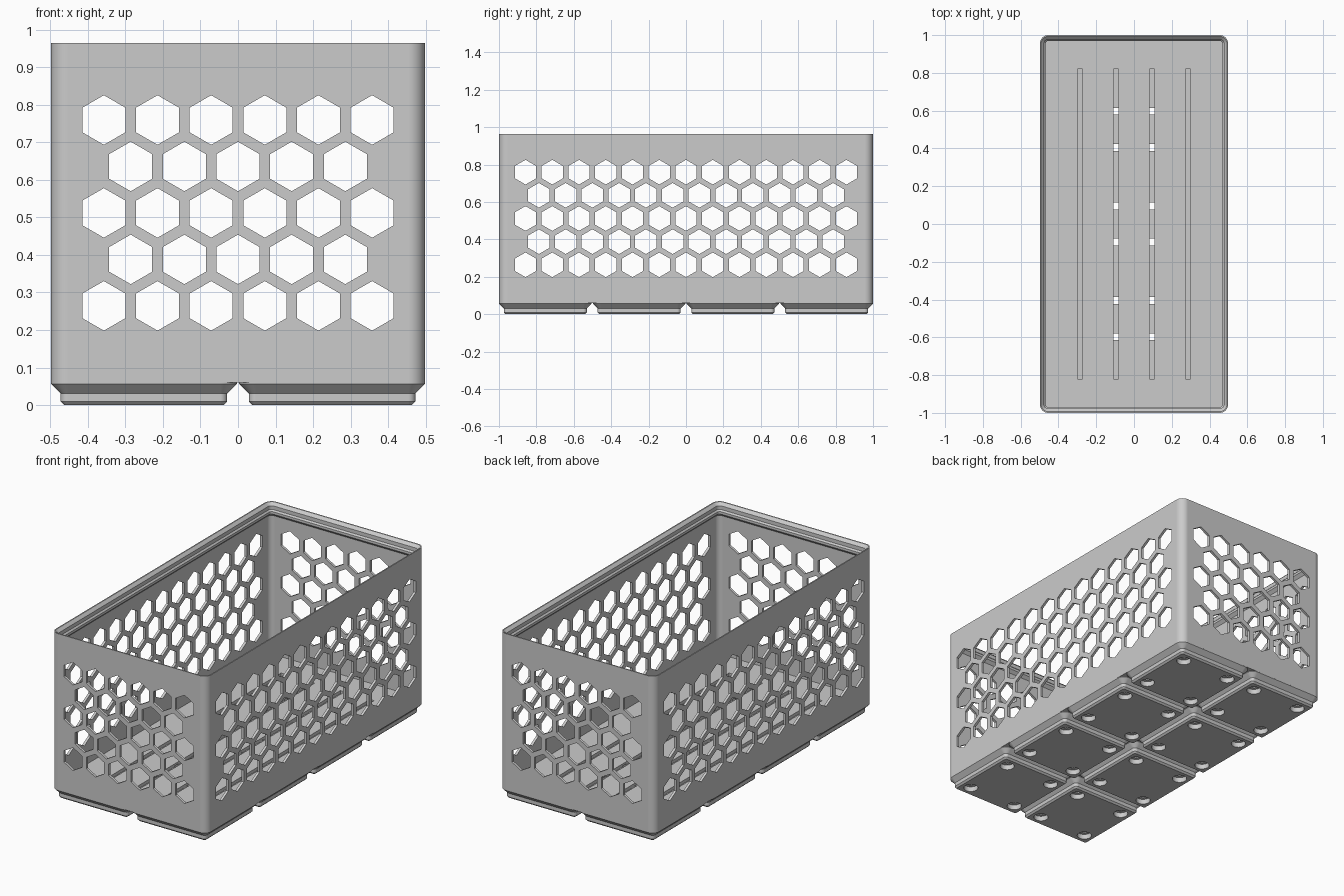
import bpy, bmesh, math
from mathutils import Matrix, Vector

cube = bpy.data.objects.get("Cube")
if cube:
    bpy.data.objects.remove(cube, do_unlink=True)

HX, HY, RADIUS = 0.4985, 1.0, 0.0448    # outer half sizes and corner radius
PITCH = 0.2507                          # half of one base cell
HEX_PITCH, HEX_R, HEX_MID = 0.143, 0.066, 0.512

grey = bpy.data.materials.new("plain grey")
grey.use_nodes = True
grey.diffuse_color = (0.6, 0.6, 0.6, 1)
grey.node_tree.nodes["Principled BSDF"].inputs["Base Color"].default_value = (0.6, 0.6, 0.6, 1)


def ring(bm, hx, hy, r, z, cx=0, cy=0, steps=10):
    """Rounded rectangle of vertices."""
    verts = []
    for quarter, (sx, sy) in enumerate(((1, 1), (-1, 1), (-1, -1), (1, -1))):
        for i in range(steps + 1):
            a = math.pi / 2 * (quarter + i / steps)
            verts.append(bm.verts.new((cx + sx * (hx - r) + r * math.cos(a),
                                       cy + sy * (hy - r) + r * math.sin(a), z)))
    return verts


def loft(bm, rings):
    """Skin a stack of rings and cap both ends."""
    for low, high in zip(rings, rings[1:]):
        for i in range(len(low)):
            j = (i + 1) % len(low)
            bm.faces.new((low[i], low[j], high[j], high[i]))
    bm.faces.new(rings[0][::-1])
    bm.faces.new(rings[-1])


def finish(name, bm):
    bmesh.ops.recalc_face_normals(bm, faces=bm.faces)
    mesh = bpy.data.meshes.new(name)
    bm.to_mesh(mesh)
    bm.free()
    mesh.materials.append(grey)
    obj = bpy.data.objects.new(name, mesh)
    bpy.context.collection.objects.link(obj)
    return obj


def prisms(name, centres, sides, r, depth, turn):
    """One cutter made of many separate prisms."""
    bm = bmesh.new()
    for c in centres:
        bmesh.ops.create_cone(bm, cap_ends=True, segments=sides, radius1=r, radius2=r,
                              depth=depth, matrix=Matrix.Translation(c) @ turn)
    return finish(name, bm)


def cut(obj, cutters):
    """Subtract the cutters and bake the result."""
    for cutter in cutters:
        cutter.hide_render = True
        mod = obj.modifiers.new("cut", 'BOOLEAN')
        mod.operation, mod.solver, mod.object = 'DIFFERENCE', 'EXACT', cutter
    bpy.context.view_layer.update()
    graph = bpy.context.evaluated_depsgraph_get()
    baked = bpy.data.meshes.new_from_object(obj.evaluated_get(graph))
    obj.modifiers.clear()
    obj.data = baked


def smooth(obj):
    bpy.ops.object.select_all(action='DESELECT')
    obj.select_set(True)
    bpy.context.view_layer.objects.active = obj
    bpy.ops.object.shade_smooth_by_angle(angle=math.radians(25))
    mod = obj.modifiers.new("weighted normals", 'WEIGHTED_NORMAL')
    mod.keep_sharp = True


def hex_rows(long_count):
    """Staggered honeycomb centres as (offset, height)."""
    for row in range(-2, 3):
        count = long_count - abs(row) % 2
        for i in range(count):
            yield ((i - (count - 1) / 2) * HEX_PITCH,
                   HEX_MID + row * HEX_PITCH * math.sqrt(3) / 2)


# Box shell: outside up, stacking lip down, inner wall, floor (inset, height)
bm = bmesh.new()
profile = [(0, 0.0597), (0, 0.965), (0.0067, 0.965), (0.0227, 0.949), (0.0227, 0.9277),
           (0.031, 0.919), (0.031, 0.905), (0.0145, 0.8885), (0.0145, 0.0836)]
loft(bm, [ring(bm, HX - d, HY - d, RADIUS - d, z) for d, z in profile])
box = finish("box_shell", bm)

# Base feet, one per cell (half size, corner radius, height)
cells = [(sx * PITCH, k * PITCH) for sx in (-1, 1) for k in (-3, -1, 1, 3)]
bm = bmesh.new()
foot = [(0.2125, 0.0095, 0), (0.222, 0.019, 0.0095), (0.222, 0.019, 0.031),
        (0.2478, RADIUS, 0.0567), (0.2478, RADIUS, 0.0605)]
for cx, cy in cells:
    loft(bm, [ring(bm, h, h, r, z, cx, cy) for h, r, z in foot])
feet = finish("base_feet", bm)

# Cutters: honeycomb, magnet pockets, screw slots, floor grooves
upright = Matrix.Identity(4)
along_x = Matrix.Rotation(math.pi / 2, 4, 'Y')
along_y = Matrix.Rotation(math.pi / 2, 4, 'X')
side_hexes = prisms("side_hex_cutter", [Vector((0, y, z)) for y, z in hex_rows(13)],
                    6, HEX_R, 2, along_x @ Matrix.Rotation(math.pi / 2, 4, 'Z'))
end_hexes = prisms("end_hex_cutter", [Vector((x, 0, z)) for x, z in hex_rows(6)],
                   6, HEX_R, 3, along_y)
holes = [Vector((cx + sx * 0.155, cy + sy * 0.155, 0))
         for cx, cy in cells for sx in (-1, 1) for sy in (-1, 1)]
magnets = prisms("magnet_cutter", holes, 32, 0.039, 0.058, upright)
screws = prisms("screw_cutter", holes, 4, 0.018 * math.sqrt(2), 0.1432,
                Matrix.Rotation(math.pi / 4, 4, 'Z'))
bm = bmesh.new()
for x in (-0.285, -0.095, 0.095, 0.285):
    bmesh.ops.create_cube(bm, size=1, matrix=Matrix.Translation((x, 0, 0.095))
                          @ Matrix.Diagonal((0.027, 1.64, 0.06, 1)))
grooves = finish("groove_cutter", bm)


def hex_points_up(cutter, axis):
    """Turn the hexagons so a corner points up."""
    top = max(v.co.z for v in cutter.data.vertices)
    want = HEX_MID + HEX_PITCH * math.sqrt(3) + HEX_R
    if abs(top - want) > 0.002:
        for poly_start in range(0, len(cutter.data.vertices), 12):
            group = cutter.data.vertices[poly_start:poly_start + 12]
            mid = sum((v.co for v in group), Vector()) / 12
            spin = Matrix.Rotation(math.pi / 6, 3, axis)
            for v in group:
                v.co = mid + spin @ (v.co - mid)


hex_points_up(side_hexes, 'X')
hex_points_up(end_hexes, 'Y')

cut(box, [side_hexes, end_hexes, grooves, screws])
cut(feet, [magnets, screws])
for cutter in (side_hexes, end_hexes, grooves, screws, magnets):
    bpy.data.objects.remove(cutter, do_unlink=True)
for part in (box, feet):
    smooth(part)
